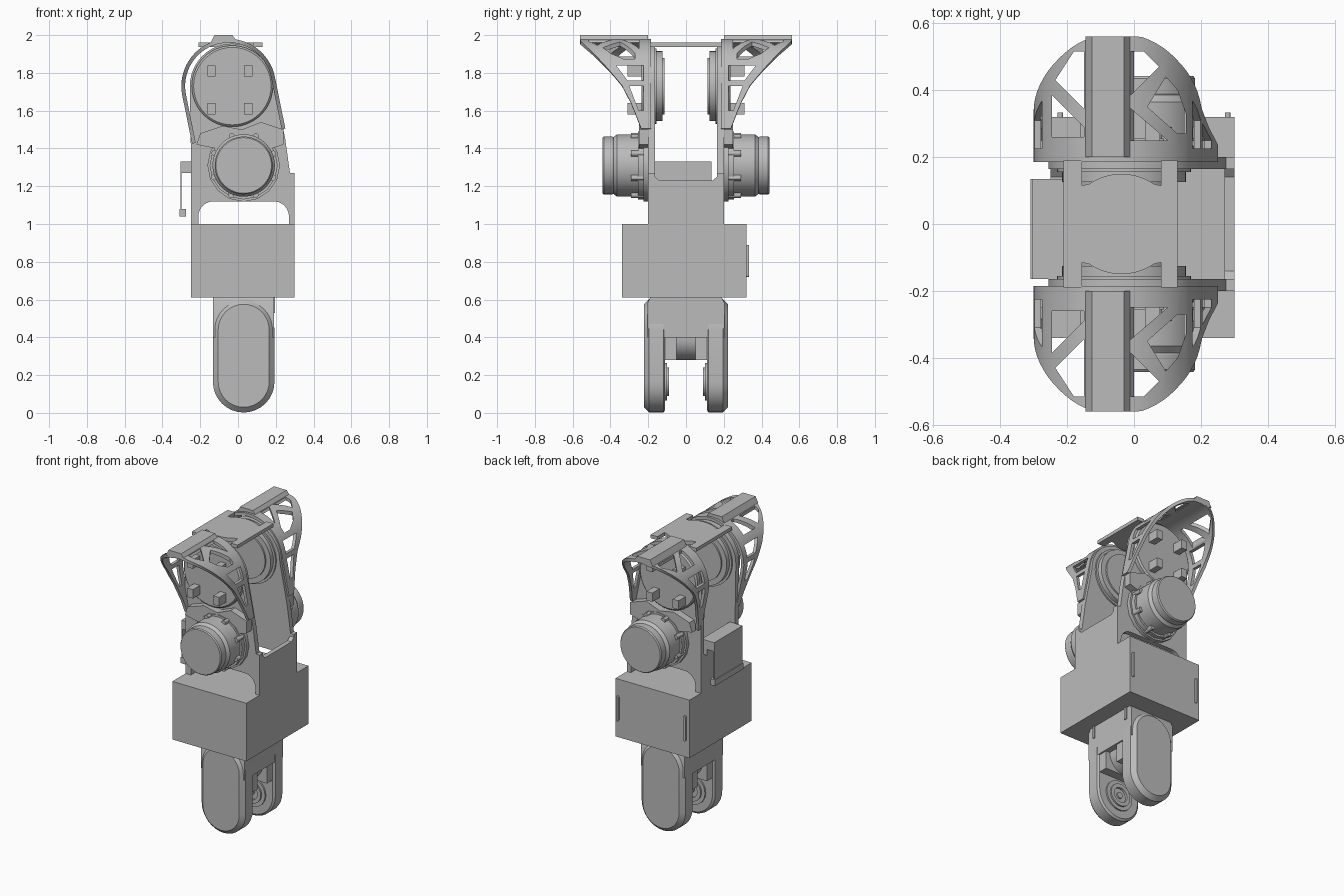
import bpy, bmesh, math
from mathutils import Vector

old = bpy.data.objects.get("Cube")
if old:
    bpy.data.objects.remove(old, do_unlink=True)

grey = bpy.data.materials.new("plain_grey")
grey.use_nodes = True
grey.diffuse_color = (0.5, 0.5, 0.5, 1)
grey.node_tree.nodes["Principled BSDF"].inputs["Base Color"].default_value = (0.5, 0.5, 0.5, 1)


# ---------- helpers ----------
def loft(name, rings, smooth=True):
    """Skin a list of closed rings and cap both ends."""
    bm = bmesh.new()
    rows = [[bm.verts.new(p) for p in ring] for ring in rings]
    n = len(rows[0])
    for a, b in zip(rows, rows[1:]):
        for i in range(n):
            j = (i + 1) % n
            bm.faces.new((a[i], a[j], b[j], b[i]))
    bm.faces.new(rows[0])
    bm.faces.new(rows[-1])
    bmesh.ops.recalc_face_normals(bm, faces=bm.faces)
    mesh = bpy.data.meshes.new(name)
    bm.to_mesh(mesh)
    bm.free()
    mesh.materials.append(grey)
    ob = bpy.data.objects.new(name, mesh)
    bpy.context.collection.objects.link(ob)
    bpy.ops.object.select_all(action='DESELECT')
    ob.select_set(True)
    bpy.context.view_layer.objects.active = ob
    if smooth:
        bpy.ops.object.shade_smooth_by_angle(angle=math.radians(30))
    return ob


def prism(name, pts, axis, lo, hi):
    """Extrude a 2D outline along one axis."""
    place = {'x': lambda p, d: (d, p[0], p[1]),
             'y': lambda p, d: (p[0], d, p[1]),
             'z': lambda p, d: (p[0], p[1], d)}[axis]
    return loft(name, [[place(p, d) for p in pts] for d in (lo, hi)])


def box(name, x0, x1, y0, y1, z0, z1):
    return prism(name, [(x0, y0), (x1, y0), (x1, y1), (x0, y1)], 'z', z0, z1)


def arc(cx, cz, r, a0, a1, n=12):
    return [(cx + r * math.cos(math.radians(a0 + (a1 - a0) * i / n)),
             cz + r * math.sin(math.radians(a0 + (a1 - a0) * i / n))) for i in range(n + 1)]


def turned(name, c, profile, side, n=48):
    """Stack of circles along y; profile holds (radius, distance from middle)."""
    return loft(name, [[(x, side * d, z) for x, z in arc(*c, r, 0, 360 - 360 / n, n - 1)]
                       for r, d in profile])


def stadium(cx, r, z0, z1):
    return arc(cx, z1, r, 0, 180, 16) + arc(cx, z0, r, 180, 360, 16)


# ---------- middle housing ----------
box("housing", -0.25, 0.30, -0.34, 0.32, 0.61, 1.0)
for x in (-0.22, 0.28):
    prism("housing_rail", stadium(x, 0.008, 0.728, 0.882), 'y', 0.315, 0.333)

# ---------- yoke walls above the housing ----------
notched = [(-0.2, 1), (0.2, 1), (0.2, 1.27), (0.165, 1.27), (0.165, 1.25), (0.14, 1.23),
           (-0.14, 1.23), (-0.165, 1.25), (-0.165, 1.27), (-0.2, 1.27)]
prism("yoke_wall_left", notched, 'x', 0.27, 0.30)
prism("yoke_wall_right", notched, 'x', -0.25, -0.21)

# ---------- hanging side cover ----------
prism("side_cover", [(-0.25, 1.33), (-0.305, 1.33), (-0.305, 1.08), (-0.31, 1.08), (-0.31, 1.04),
                     (-0.275, 1.04), (-0.275, 1.08), (-0.298, 1.08), (-0.298, 1.27), (-0.25, 1.27)],
      'y', -0.165, 0.135)
box("side_cover_mount", -0.25, -0.21, -0.165, 0.135, 1.22, 1.33)

# ---------- top bridge with scalloped ends ----------
scallop = [(0.08, 0.19), (0.08, 0.115)] + arc(-0.0375, -0.02, 0.17, 55, 125, 10) \
    + [(-0.155, 0.115), (-0.155, 0.19)]
bridge = [(0.13, 0.19)] + scallop + [(-0.21, 0.19)]
prism("top_bridge", bridge + [(x, -y) for x, y in reversed(bridge)], 'z', 1.937, 1.96)

# ---------- parts repeated front and back ----------
HIP, KNEE, FOOT = (-0.03, 1.73), (0.03, 1.31), (0.03, 0.165)
arm_outline = ([(-0.25, 1.0), (-0.21, 1.0)] + arc(-0.13, 1.04, 0.08, 180, 90, 6)
               + arc(0.19, 1.04, 0.08, 90, 0, 6)
               + [(0.27, 1.0), (0.30, 1.0), (0.30, 1.27), (0.275, 1.27), (0.25, 1.45)]
               + arc(*HIP, 0.225, 0, 180, 24) + [(-0.25, 1.42)])
collar = [(-0.22, 1.42), (-0.12, 1.40), (-0.05, 1.46), (0.12, 1.46), (0.18, 1.40), (0.24, 1.42),
          (0.24, 1.50), (0.12, 1.54), (0.02, 1.50), (-0.08, 1.52), (-0.2, 1.48)]

depth_keys = [(1.40, 0.215), (1.50, 0.235), (1.55, 0.255), (1.63, 0.285), (1.735, 0.34),
              (1.83, 0.42), (1.90, 0.485), (1.97, 0.56), (2.1, 0.56)]


def guard_depth(z):
    for (za, da), (zb, db) in zip(depth_keys, depth_keys[1:]):
        if z <= zb:
            return da + (db - da) * (z - za) / (zb - za)
    return depth_keys[-1][1]


# Windows in the guard: seen from above (x, y) and from the side (y, z)
top_windows = [
    [(-0.15, 0.515), (-0.18, 0.515), (-0.235, 0.43), (-0.15, 0.345)],
    [(-0.245, 0.385), (-0.245, 0.26), (-0.15, 0.26), (-0.15, 0.29)],
    [(-0.01, 0.515), (0.03, 0.515), (0.075, 0.47), (-0.01, 0.385)],
    [(-0.01, 0.25), (0.1, 0.25), (-0.01, 0.345)],
    [(0.095, 0.44), (0.13, 0.40), (0.155, 0.33), (0.155, 0.27), (0.13, 0.27), (0.04, 0.35)]]
side_windows = [
    [(0.225, 1.84), (0.225, 1.76), (0.31, 1.76), (0.37, 1.84)],
    [(0.225, 1.73), (0.225, 1.60), (0.25, 1.60), (0.30, 1.73)]]


def guard(side):
    """Tilted arch shell, deep at the crown and shallow at the feet."""
    tilt, mid, radius, wall = 0.2, Vector((-0.05, 1.73)), 0.25, 0.02
    out, down = Vector((math.cos(tilt), math.sin(tilt))), Vector((math.sin(tilt), -math.cos(tilt)))
    path = [(mid + out * radius + down * 0.28 * (1 - i / 6), out) for i in range(6)]
    for i in range(33):
        a = tilt + math.pi * i / 32
        n = Vector((math.cos(a), math.sin(a)))
        path.append((mid + n * radius, n))
    path += [(mid - out * radius + down * 0.26 * i / 6, -out) for i in range(1, 7)]
    rings = []
    for p, n in path:
        q, d = p - n * wall, side * guard_depth(p.y)
        rings.append([(p.x, side * 0.185, p.y), (p.x, d, p.y), (q.x, d, q.y), (q.x, side * 0.185, q.y)])
    shell = loft("guard", rings, smooth=False)
    cutters = [prism("window_cutter", [(x, side * y) for x, y in w], 'z', 1.845, 2.1)
               for w in top_windows]
    for w in side_windows:
        for lo, hi in ((0.1, 0.4), (-0.4, -0.2)):
            cutters.append(prism("window_cutter", [(side * y, z) for y, z in w], 'x', lo, hi))
    bpy.ops.object.select_all(action='DESELECT')
    bpy.context.view_layer.objects.active = shell
    shell.select_set(True)
    for c in cutters:
        c.hide_render = True
        mod = shell.modifiers.new("window", 'BOOLEAN')
        mod.operation, mod.solver, mod.object = 'DIFFERENCE', 'EXACT', c
        bpy.ops.object.modifier_apply(modifier=mod.name)
        bpy.data.objects.remove(c, do_unlink=True)
    bpy.ops.object.shade_smooth_by_angle(angle=math.radians(30))
    # Raised flat crown
    prism("guard_crown", [(-0.145, 1.96), (0.0, 1.96), (-0.03, 2.0), (-0.125, 2.0)], 'y',
          *sorted((side * 0.2, side * 0.56)))


for s, end in ((-1, "front"), (1, "back")):
    lo_hi = lambda a, b: sorted((s * a, s * b))
    prism(end + "_arm_plate", arm_outline, 'y', *lo_hi(0.165, 0.2))
    guard(s)

    # Upper joint: outer cap, inner disc and four pegs
    turned(end + "_upper_cap", HIP, [(0.215, 0.19), (0.215, 0.225), (0.205, 0.235)], s)
    turned(end + "_inner_disc", HIP, [(0.2, 0.17), (0.2, 0.155), (0.185, 0.155), (0.185, 0.125),
                                      (0.15, 0.125), (0.15, 0.115)], s)
    for x in (-0.14, 0.055):
        for z in (1.61, 1.81):
            box(end + "_peg", x - 0.022, x + 0.022, *lo_hi(0.22, 0.31), z - 0.03, z + 0.03)

    # Lower joint: collar, flange, motor and bolts
    prism(end + "_collar", collar, 'y', *lo_hi(0.19, 0.25))
    turned(end + "_flange", KNEE, [(0.192, 0.19), (0.192, 0.225), (0.18, 0.225), (0.18, 0.255)], s, 16)
    turned(end + "_motor", KNEE, [(0.165, 0.2), (0.165, 0.365), (0.15, 0.385),
                                  (0.153, 0.39), (0.153, 0.435), (0.147, 0.442)], s, 64)
    for x, z in arc(*KNEE, 0.168, 22, 337, 7):
        turned(end + "_bolt", (x, z), [(0.016, 0.2), (0.016, 0.29)], s, 12)

    # Lower leg: rounded pad with a chamfered face, inner hub rings
    loft(end + "_leg_pad", [[(x, s * d, z) for x, z in stadium(0.03, r, 0.165, 0.44)]
                            for r, d in ((0.15, 0.11), (0.163, 0.12), (0.163, 0.195), (0.135, 0.223))])
    turned(end + "_leg_hub", FOOT, [(0.1, 0.13), (0.1, 0.1), (0.075, 0.1), (0.075, 0.09),
                                    (0.05, 0.09), (0.05, 0.105), (0.02, 0.105), (0.02, 0.095)], s)
    box(end + "_leg_cheek", -0.12, 0.18, *lo_hi(0.05, 0.18), 0.28, 0.42)
    box(end + "_leg_clip", 0.18, 0.197, *lo_hi(0.142, 0.158), 0.53, 0.61)

# ---------- block joining the two leg pads ----------
prism("leg_block", [(-0.205, 0.4), (0.205, 0.4), (0.205, 0.58), (0.19, 0.61), (-0.19, 0.61),
                    (-0.205, 0.58)], 'x', -0.132, 0.19)
loft("leg_lug", [[(x, y, z) for x, z in arc(0.03, 0.4, 0.12, 180, 360, 20)] for y in (-0.05, 0.05)])
